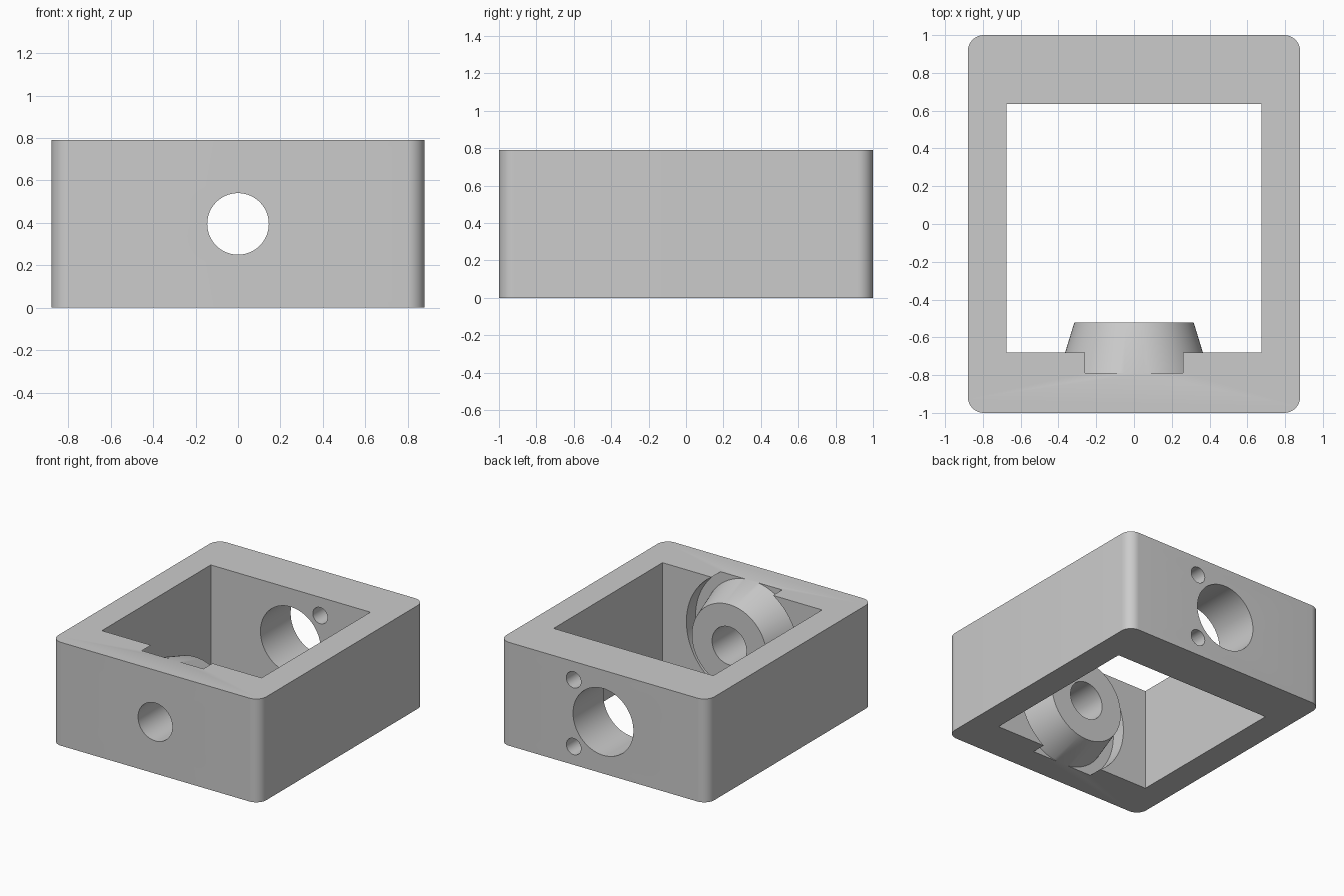
import bpy
import bmesh
from math import pi
from mathutils import Matrix, Vector

cube = bpy.data.objects.get("Cube")
if cube:
    bpy.data.objects.remove(cube, do_unlink=True)

HEIGHT = 0.79
MID = HEIGHT / 2


def add_object(name, bm):
    bmesh.ops.recalc_face_normals(bm, faces=bm.faces)
    mesh = bpy.data.meshes.new(name)
    bm.to_mesh(mesh)
    bm.free()
    obj = bpy.data.objects.new(name, mesh)
    bpy.context.collection.objects.link(obj)
    return obj


def box(name, low, high, corner=0):
    low, high = Vector(low), Vector(high)
    bm = bmesh.new()
    bmesh.ops.create_cube(bm, size=1)
    bmesh.ops.scale(bm, vec=high - low, verts=bm.verts)
    bmesh.ops.translate(bm, vec=(low + high) / 2, verts=bm.verts)
    if corner:
        upright = [e for e in bm.edges
                   if abs(e.verts[0].co.z - e.verts[1].co.z) > 0.1]
        bmesh.ops.bevel(bm, geom=upright, offset=corner, segments=10,
                        profile=0.5, affect='EDGES')
    return add_object(name, bm)


def round_bar(name, y1, y2, r1, r2=None, x=0, z=MID, sides=96):
    """Cylinder or cone along y, radius r1 at y1 and r2 at y2."""
    bm = bmesh.new()
    place = Matrix.Translation((x, (y1 + y2) / 2, z)) @ Matrix.Rotation(-pi / 2, 4, 'X')
    bmesh.ops.create_cone(bm, cap_ends=True, segments=sides, radius1=r1,
                          radius2=r1 if r2 is None else r2,
                          depth=y2 - y1, matrix=place)
    return add_object(name, bm)


def combine(target, tool, operation):
    mod = target.modifiers.new(operation.title(), 'BOOLEAN')
    mod.operation = operation
    mod.solver = 'EXACT'
    mod.object = tool
    with bpy.context.temp_override(object=target, active_object=target,
                                   selected_objects=[target]):
        bpy.ops.object.modifier_apply(modifier=mod.name)
    bpy.data.objects.remove(tool, do_unlink=True)


# Outer block with rounded upright corners
housing = box("housing", (-0.88, -1, 0), (0.88, 1, HEIGHT), corner=0.085)

# Open chamber with a round recess in the front wall, leaving a tapered boss
chamber = box("chamber_cutter", (-0.675, -0.68, -0.2), (0.675, 0.635, HEIGHT + 0.2))
combine(chamber, round_bar("recess_cutter", -0.79, -0.6, 0.473), 'UNION')
combine(chamber, round_bar("boss", -0.86, -0.522, 0.42, 0.316), 'DIFFERENCE')
combine(housing, chamber, 'DIFFERENCE')

# Shaft bore through the front wall and boss, large bore through the back wall
combine(housing, round_bar("shaft_bore", -1.1, -0.4, 0.145), 'DIFFERENCE')
combine(housing, round_bar("back_bore", 0.5, 1.1, 0.255), 'DIFFERENCE')

# Pair of screw holes beside the large bore
for side in (-1, 1):
    hole = round_bar("screw_hole", 0.5, 1.1, 0.062, x=0.25, z=MID + side * 0.255, sides=48)
    combine(housing, hole, 'DIFFERENCE')

# Single grey finish
grey = bpy.data.materials.new("plain grey")
grey.use_nodes = True
colour = (0.6, 0.6, 0.6, 1)
grey.diffuse_color = colour
grey.node_tree.nodes["Principled BSDF"].inputs["Base Color"].default_value = colour
housing.data.materials.clear()
housing.data.materials.append(grey)

bpy.ops.object.select_all(action='DESELECT')
housing.select_set(True)
bpy.context.view_layer.objects.active = housing
bpy.ops.object.shade_smooth_by_angle(angle=pi / 9)
